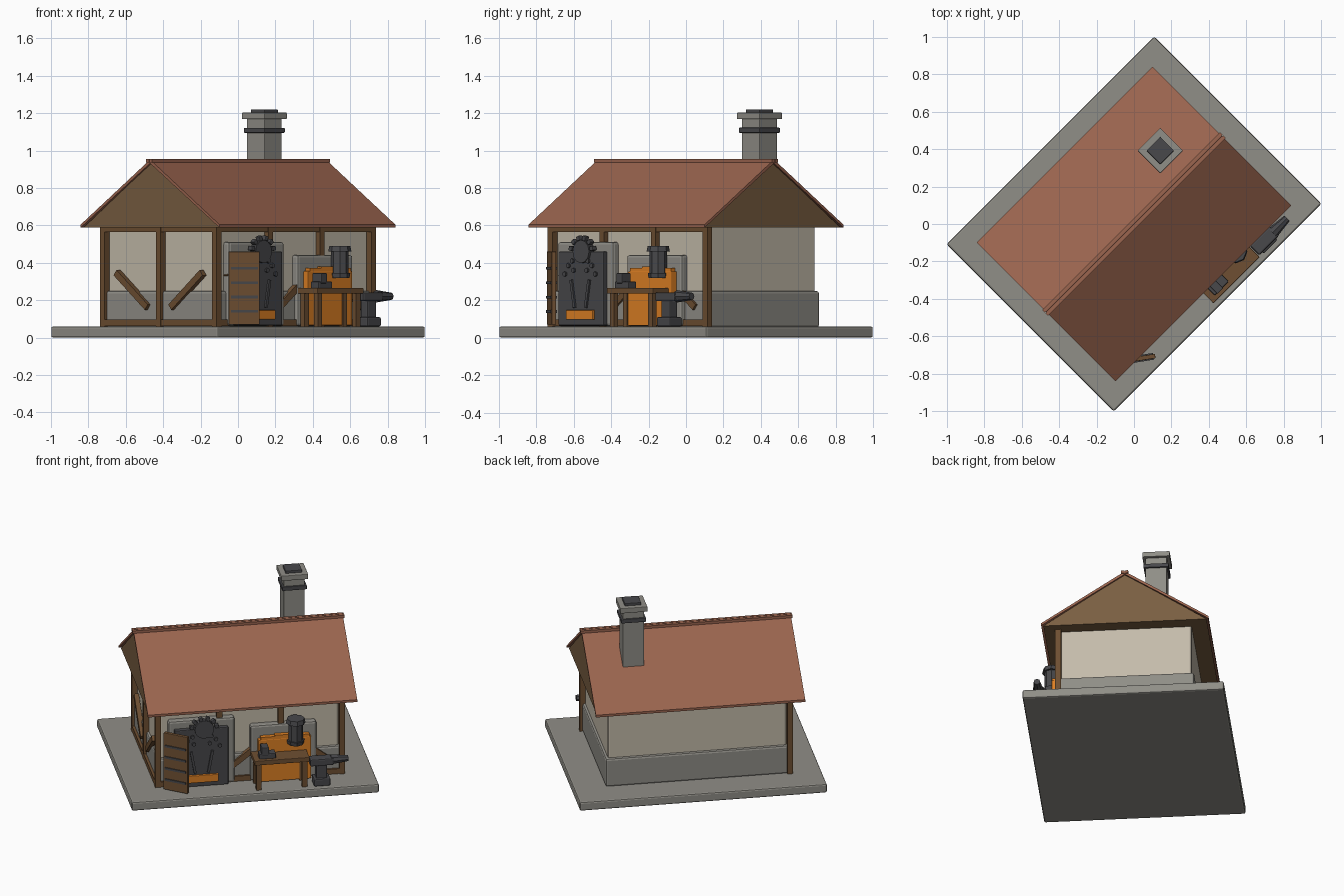
import bpy, bmesh, math
from mathutils import Matrix, Vector

if "Cube" in bpy.data.objects:
    bpy.data.objects.remove(bpy.data.objects["Cube"])

TURN = Matrix.Rotation(math.radians(45), 4, 'Z')   # the house stands diagonally on the axes


def material(name, rgb):
    m = bpy.data.materials.new(name)
    lin = [(c / 255 / 12.92) if c < 11 else ((c / 255 + 0.055) / 1.055) ** 2.4 for c in rgb]
    m.diffuse_color = (*lin, 1)
    m.use_nodes = True
    m.node_tree.nodes["Principled BSDF"].inputs["Base Color"].default_value = m.diffuse_color
    return m


STONE = material("grey_stone", (144, 142, 135))
PLASTER = material("cream_plaster", (196, 187, 170))
TIMBER = material("brown_timber", (110, 79, 50))
BOARD = material("gable_board", (121, 94, 65))
TILE = material("red_tile", (155, 101, 79))
IRON = material("dark_iron", (72, 72, 75))
GLOW = material("orange_glow", (222, 128, 36))


def finish(name, bm, mat, bevel=0):
    if bevel:
        bmesh.ops.bevel(bm, geom=bm.edges[:], offset=bevel, segments=2, profile=0.5, affect='EDGES')
    bmesh.ops.recalc_face_normals(bm, faces=bm.faces[:])
    bm.transform(TURN)
    me = bpy.data.meshes.new(name)
    bm.to_mesh(me)
    bm.free()
    me.materials.append(mat)
    ob = bpy.data.objects.new(name, me)
    bpy.context.collection.objects.link(ob)
    return ob


def box(name, x, y, z, mat, bevel=0, rot=None):
    """Box from (min, max) ranges; rot = (angle in degrees, axis) about its centre."""
    bm = bmesh.new()
    c = Vector([(a[0] + a[1]) / 2 for a in (x, y, z)])
    s = [a[1] - a[0] for a in (x, y, z)]
    r = Matrix.Rotation(math.radians(rot[0]), 4, rot[1]) if rot else Matrix()
    bmesh.ops.create_cube(bm, size=1, matrix=Matrix.Translation(c) @ r @ Matrix.Diagonal((*s, 1)))
    return finish(name, bm, mat, bevel)


def block(name, x, y, z, w, d, h, mat, bevel=0, rot=None):
    return box(name, (x - w / 2, x + w / 2), (y - d / 2, y + d / 2), (z - h / 2, z + h / 2), mat, bevel, rot)


def cone(name, loc, r1, r2, h, mat, axis='Z', sides=8):
    bm = bmesh.new()
    r = {'Z': Matrix(), 'X': Matrix.Rotation(math.pi / 2, 4, 'Y'),
         'Y': Matrix.Rotation(math.pi / 2, 4, 'X')}[axis]
    bmesh.ops.create_cone(bm, cap_ends=True, segments=sides, radius1=r1, radius2=r2, depth=h,
                          matrix=Matrix.Translation(loc) @ r)
    return finish(name, bm, mat)


def prism(name, profile, x0, x1, mat):
    """Extrude a (y, z) profile along the ridge."""
    bm = bmesh.new()
    f = bm.faces.new([bm.verts.new((x0, y, z)) for y, z in profile])
    g = bmesh.ops.extrude_face_region(bm, geom=[f])
    bmesh.ops.translate(bm, vec=(x1 - x0, 0, 0),
                        verts=[v for v in g['geom'] if isinstance(v, bmesh.types.BMVert)])
    return finish(name, bm, mat)


# Plinth and walls
box("plinth", (-.785, .785), (-.632, .632), (0, .06), STONE, .01)
box("stone_footing", (-.585, .585), (-.428, .428), (.055, .25), STONE, .014)
box("plaster_walls", (-.568, .568), (-.412, .412), (.22, .6), PLASTER, .014)

# Timber frame on the front and left gable
for i, x in enumerate((-.585, -.195, .195, .585)):
    block(f"front_post_{i}", x, -.424, .328, .036, .036, .536, TIMBER)
for i, y in enumerate((0, .424)):
    block(f"gable_post_{i}", -.585, y, .328, .036, .036, .536, TIMBER)
for n, z, h in (("sill", .08, .035), ("top_plate", .582, .035)):
    block(f"front_{n}", 0, -.424, z, 1.17, .034, h, TIMBER)
    block(f"gable_{n}", -.585, 0, z, .034, .85, h, TIMBER)
for i, (x, a) in enumerate(((-.395, 38), (-.005, -38), (.385, 38))):
    block(f"front_brace_{i}", x, -.428, .255, .3, .03, .036, TIMBER, rot=(a, 'Y'))
for s in (-1, 1):
    block(f"gable_brace_{s}", -.59, s * .207, .255, .03, .3, .036, TIMBER, rot=(-s * -38, 'X'))

# Roof
prism("gable_boards", [(-.512, .59), (.512, .59), (0, .935)], -.653, .653, BOARD)
for s in (-1, 1):
    prism(f"roof_slope_{s}", [(s * .525, .588), (s * .525, .604), (0, .952), (0, .932)], -.665, .665, TILE)
    block(f"ridge_tile_{s}", 0, s * .012, .946, 1.345, .02, .018, TILE)

# Chimney
CX, CY = .377, .178
for n, w, z0, z1, m in (("shaft", .134, .6, 1.17, STONE), ("band", .157, 1.095, 1.122, IRON),
                        ("cap", .172, 1.168, 1.203, STONE), ("flue", .104, 1.2, 1.22, IRON)):
    box(f"chimney_{n}", (CX - w / 2, CX + w / 2), (CY - w / 2, CY + w / 2), (z0, z1), m, .004)

# Furnace with iron front
box("furnace_surround", (-.52, -.1), (-.452, -.38), (.062, .512), STONE, .014)
box("furnace_iron_front", (-.485, -.145), (-.48, -.44), (.065, .46), IRON, .005)
box("furnace_glow_slot", (-.415, -.21), (-.496, -.47), (.097, .147), GLOW, .004)
cone("furnace_crest", (-.3, -.475, .46), .062, .062, .04, IRON, 'Y', 12)
for i in range(6):
    a = math.radians(10 + i * 32)
    block(f"crest_bolt_{i}", -.3 + .08 * math.cos(a), -.482, .465 + .068 * math.sin(a),
          .026, .03, .024, IRON, .004, (-math.degrees(a), 'Y'))
for s in (-1, 1):
    block(f"furnace_bar_{s}", -.315 + s * .055, -.484, .235, .016, .014, .15, IRON, rot=(s * 10, 'Y'))
    for j, (dx, z) in enumerate(((.05, .36), (.09, .385), (.115, .34), (.06, .41))):
        cone(f"furnace_rivet_{s}_{j}", (-.315 + s * dx, -.484, z), .013, .013, .016, IRON, 'Y', 6)

# Open plank door hinged at the left of the furnace
ANG = math.radians(-36)
ux, uy = math.cos(ANG), math.sin(ANG)
hx, hy = -.553, -.482
block("furnace_door", hx + .083 * ux, hy + .083 * uy, .265, .166, .024, .39, TIMBER, .003, (-36, 'Z'))
for i in range(4):
    block(f"door_strap_{i}", hx + .083 * ux, hy + .083 * uy, .14 + i * .077, .145, .036, .014, IRON, 0, (-36, 'Z'))

# Forge hearth with glowing mouth
box("hearth_surround", (0, .42), (-.452, -.38), (.062, .442), STONE, .014)
box("hearth_glow", (.045, .38), (-.484, -.44), (.065, .355), GLOW, .004)
for i, (a, b) in enumerate(((.06, .15), (.15, .27), (.27, .37))):
    box(f"hearth_flame_{i}", (a, b), (-.483, -.44), (.34, .372 + .008 * (i % 2)), GLOW)
cone("hood_pipe", (.28, -.49, .4), .047, .047, .14, IRON)
cone("hood_cap", (.28, -.49, .476), .062, .056, .03, IRON)
cone("hood_foot", (.28, -.49, .332), .052, .056, .026, IRON)

# Workbench with vice
box("bench_top", (0, .35), (-.6, -.45), (.235, .266), TIMBER, .004)
for x in (.03, .32):
    for y in (-.575, -.475):
        block(f"bench_leg_{x}_{y}", x, y, .15, .032, .03, .18, TIMBER)
box("vice_base", (.035, .14), (-.575, -.515), (.262, .3), IRON, .005)
box("vice_jaw", (.05, .095), (-.58, -.51), (.29, .345), IRON, .005)

# Anvil
AX, AY = .43, -.557
for n, w, d, z0, z1 in (("base", .105, .09, .06, .11), ("waist", .07, .055, .1, .2), ("top", .15, .07, .195, .242)):
    box(f"anvil_{n}", (AX - w / 2, AX + w / 2), (AY - d / 2, AY + d / 2), (z0, z1), IRON, .008)
cone("anvil_horn", (AX + .115, AY, .221), .033, .02, .11, IRON, 'X')
